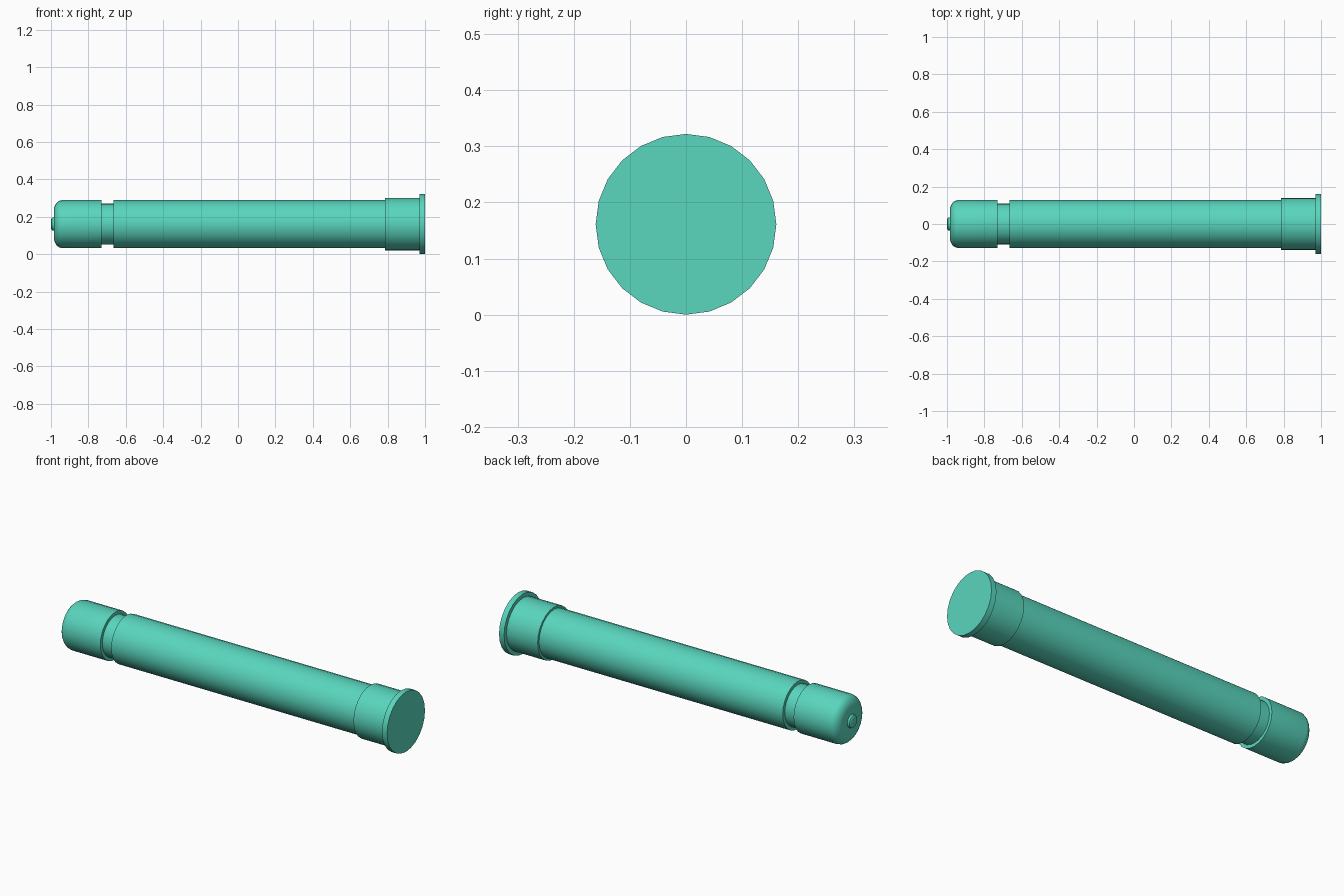
import bpy, bmesh, math

if "Cube" in bpy.data.objects:
    bpy.data.objects.remove(bpy.data.objects["Cube"])

SIDES = 24
CENTRE_Z = 0.161


def lathe(name, profile):
    """Spin (x, radius) points around the long axis; zero radius closes an end."""
    bm = bmesh.new()
    rings = []
    for x, r in profile:
        if r == 0:
            rings.append([bm.verts.new((x, 0, CENTRE_Z))] * SIDES)
        else:
            rings.append([bm.verts.new((x, r * math.sin(2 * math.pi * i / SIDES),
                                        CENTRE_Z + r * math.cos(2 * math.pi * i / SIDES)))
                          for i in range(SIDES)])
    for a, b in zip(rings, rings[1:]):
        for i in range(SIDES):
            j = (i + 1) % SIDES
            bm.faces.new(list(dict.fromkeys((a[i], a[j], b[j], b[i]))))
    bmesh.ops.recalc_face_normals(bm, faces=bm.faces)
    mesh = bpy.data.meshes.new(name)
    bm.to_mesh(mesh)
    bm.free()
    obj = bpy.data.objects.new(name, mesh)
    bpy.context.collection.objects.link(obj)
    mesh.materials.append(mat)
    bpy.ops.object.select_all(action='DESELECT')
    obj.select_set(True)
    bpy.context.view_layer.objects.active = obj
    bpy.ops.object.shade_smooth_by_angle(angle=math.radians(35))
    return obj


def rounded(x0, dx, r0, dr, steps):
    """Quarter-ellipse from the flat end face out to the side wall."""
    return [(x0 + dx * (1 - math.cos(t)), r0 + dr * math.sin(t))
            for t in (math.pi / 2 * k / steps for k in range(steps + 1))]


mat = bpy.data.materials.new("teal")
mat.diffuse_color = (0.1, 0.67, 0.51, 1)
mat.use_nodes = True
mat.node_tree.nodes["Principled BSDF"].inputs["Base Color"].default_value = mat.diffuse_color

# Tube: rounded end, groove, long barrel, wider sleeve and end flange
lathe("tube", [(-0.985, 0)] + rounded(-0.985, 0.045, 0.07, 0.058, 6) + [
    (-0.73, 0.128), (-0.73, 0.11), (-0.665, 0.11), (-0.665, 0.128),
    (0.785, 0.128), (0.785, 0.14), (0.97, 0.14), (0.97, 0.161),
    (1.0, 0.161), (1.0, 0)])

# Small domed button on the rounded end
lathe("end_button", [(-1.0, 0)] + rounded(-1.0, 0.01, 0.018, 0.017, 3)
      + [(-0.98, 0.035), (-0.98, 0)])
